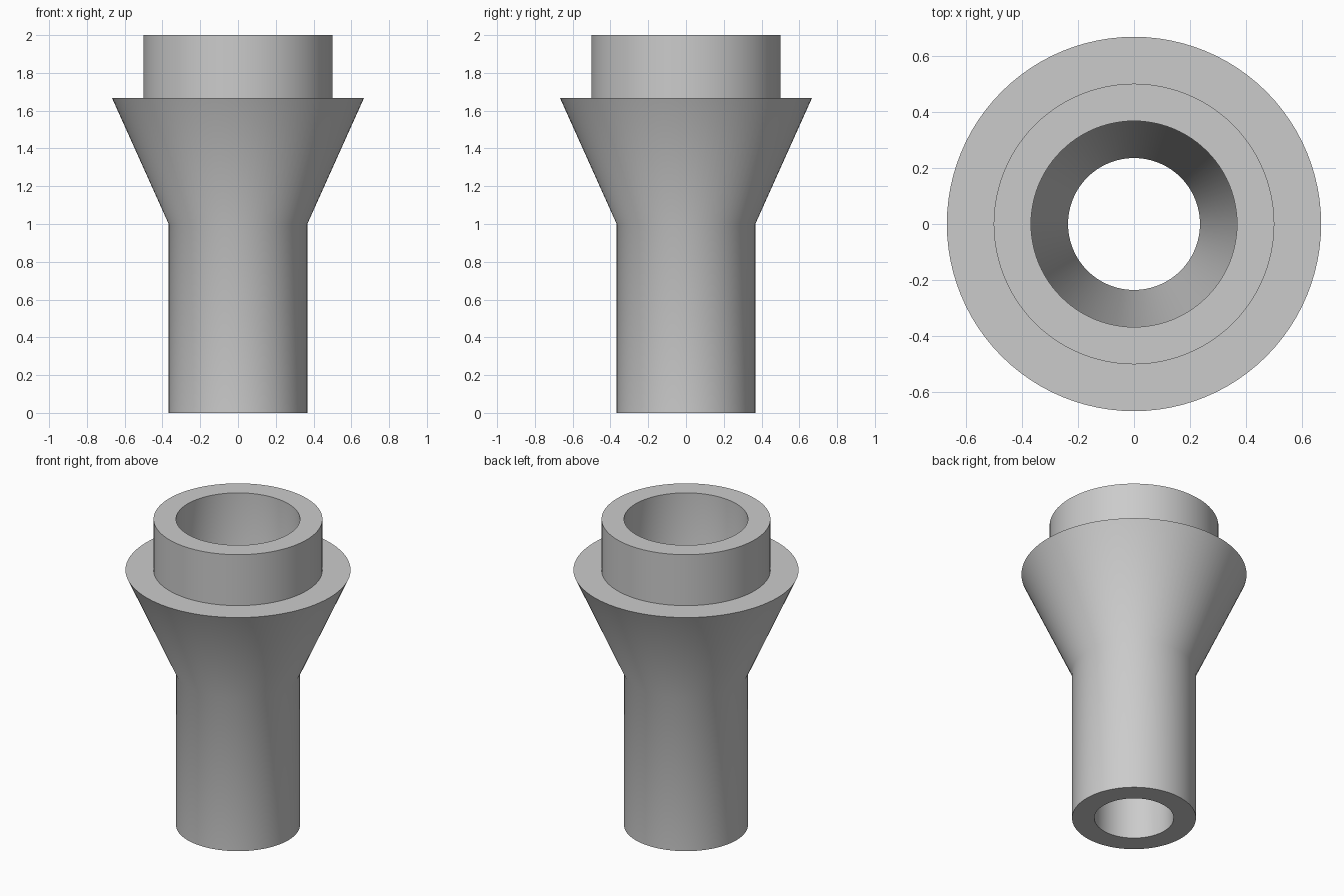
import bpy, bmesh, math

cube = bpy.data.objects.get("Cube")
if cube:
    bpy.data.objects.remove(cube, do_unlink=True)

SEGMENTS = 96

# Single plain grey finish
grey = bpy.data.materials.new("plain grey")
grey.use_nodes = True
colour = (0.6, 0.6, 0.6, 1)
grey.diffuse_color = colour
grey.node_tree.nodes["Principled BSDF"].inputs["Base Color"].default_value = colour


def lathe(name, profile):
    """Spin a closed (radius, height) profile around the z axis."""
    bm = bmesh.new()
    verts = [bm.verts.new((r, 0, z)) for r, z in profile]
    edges = [bm.edges.new((v, verts[(i + 1) % len(verts)])) for i, v in enumerate(verts)]
    bmesh.ops.spin(bm, geom=verts + edges, cent=(0, 0, 0), axis=(0, 0, 1),
                   angle=math.tau, steps=SEGMENTS, use_merge=True)
    bmesh.ops.remove_doubles(bm, verts=bm.verts, dist=0.0001)
    bmesh.ops.recalc_face_normals(bm, faces=bm.faces)
    mesh = bpy.data.meshes.new(name)
    bm.to_mesh(mesh)
    bm.free()
    mesh.materials.append(grey)
    obj = bpy.data.objects.new(name, mesh)
    bpy.context.collection.objects.link(obj)
    bpy.ops.object.select_all(action='DESELECT')
    obj.select_set(True)
    bpy.context.view_layer.objects.active = obj
    bpy.ops.object.shade_smooth_by_angle(angle=math.radians(30))
    return obj


# Hollow fitting: stem, flared shoulder, collar, then the bore back down
lathe("flared_tube", [
    (0.367, 0), (0.367, 1), (0.667, 1.667),      # stem and flare
    (0.5, 1.667), (0.5, 2),                      # ledge and collar
    (0.367, 2), (0.367, 1.667),                  # collar bore
    (0.235, 1), (0.235, 0),                      # tapered throat and stem bore
])
